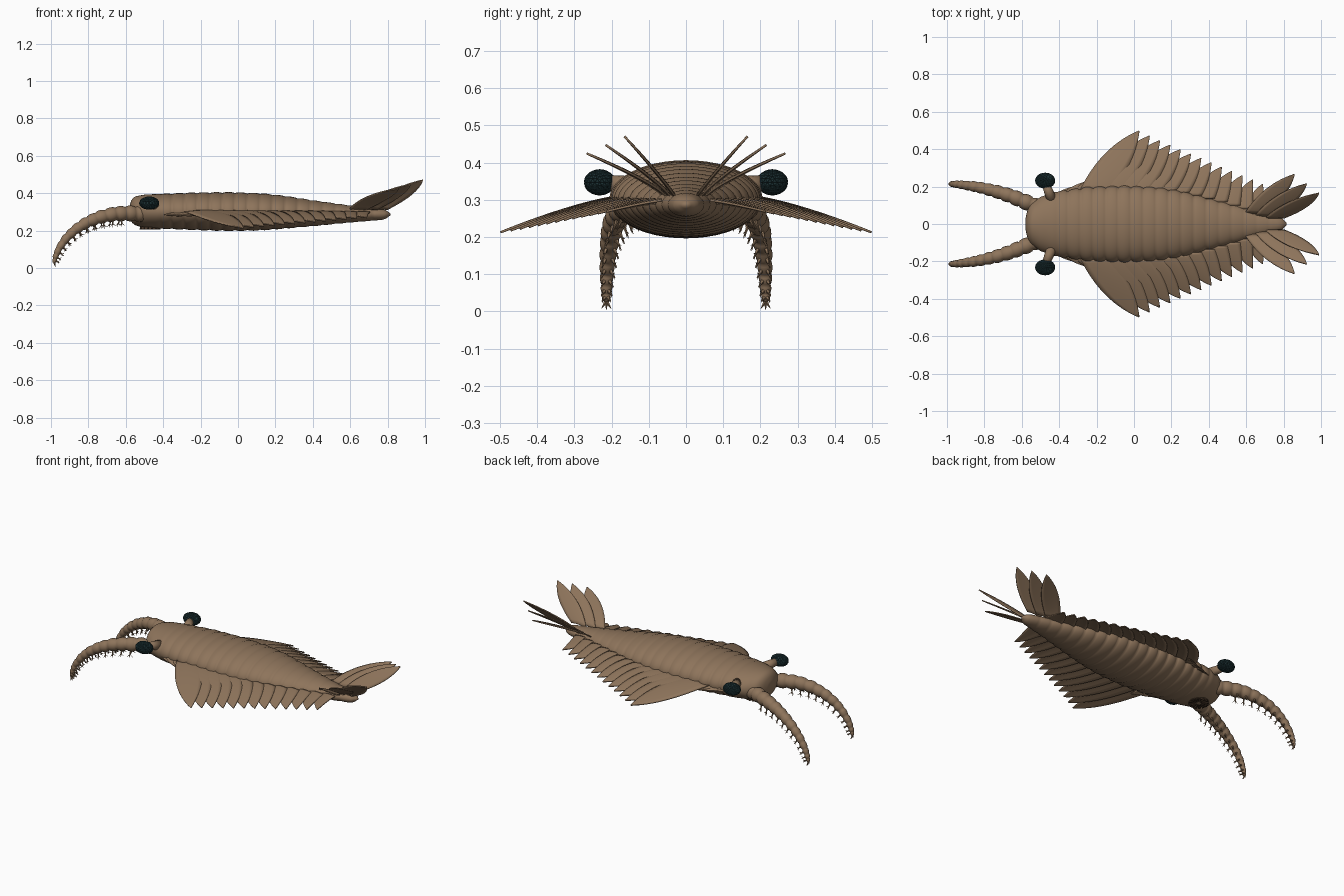
import bpy, bmesh, math
from mathutils import Vector, Matrix

cube = bpy.data.objects.get("Cube")
if cube:
    bpy.data.objects.remove(cube)


def material(name, r, g, b):
    m = bpy.data.materials.new(name)
    m.use_nodes = True
    m.diffuse_color = (r, g, b, 1)
    m.node_tree.nodes["Principled BSDF"].inputs["Base Color"].default_value = (r, g, b, 1)
    return m


SHELL = material("brown shell", 0.27, 0.175, 0.105)
EYE = material("dark teal eye", 0.015, 0.04, 0.045)
MOUTH = material("dark brown mouth", 0.06, 0.035, 0.02)
SIDES = ((1, "right"), (-1, "left"))


def finish(bm, name, mat, smooth=True):
    bmesh.ops.recalc_face_normals(bm, faces=bm.faces)
    me = bpy.data.meshes.new(name)
    bm.to_mesh(me)
    bm.free()
    ob = bpy.data.objects.new(name, me)
    bpy.context.collection.objects.link(ob)
    me.materials.append(mat)
    for p in me.polygons:
        p.use_smooth = smooth
    return ob


def lerp_table(table, x):
    """Interpolate rows (x, values...) at x."""
    for a, b in zip(table, table[1:]):
        if x <= b[0]:
            t = max(0, (x - a[0]) / (b[0] - a[0]))
            return [p + (q - p) * t for p, q in zip(a[1:], b[1:])]
    return table[-1][1:]


def skin(bm, rings):
    """Join rings of points into a capped tube."""
    loops = [[bm.verts.new(p) for p in r] for r in rings]
    n = len(loops[0])
    for a, b in zip(loops, loops[1:]):
        for i in range(n):
            j = (i + 1) % n
            bm.faces.new((a[i], a[j], b[j], b[i]))
    bm.faces.new(loops[0])
    bm.faces.new(loops[-1])


def cone(bm, a, b, r, sides=5, taper=0.1):
    """Tapered rod from a to b."""
    d = b - a
    rot = d.to_track_quat('Z', 'Y').to_matrix().to_4x4()
    bmesh.ops.create_cone(bm, cap_ends=True, segments=sides, radius1=r, radius2=r * taper,
                          depth=d.length, matrix=Matrix.Translation((a + b) / 2) @ rot)


# Body: x, half width, top, bottom
BODY = [(-0.58, 0.03, 0.33, 0.27), (-0.57, 0.075, 0.365, 0.245), (-0.55, 0.11, 0.383, 0.228),
        (-0.5, 0.145, 0.392, 0.215), (-0.42, 0.172, 0.396, 0.21), (-0.25, 0.198, 0.403, 0.203),
        (-0.05, 0.205, 0.406, 0.197), (0.12, 0.197, 0.4, 0.2), (0.25, 0.177, 0.386, 0.21),
        (0.4, 0.138, 0.362, 0.223), (0.6, 0.083, 0.334, 0.243), (0.77, 0.04, 0.315, 0.257),
        (0.79, 0.034, 0.31, 0.262), (0.815, 0.006, 0.291, 0.282)]
HEAD_END, TAIL_END = -0.42, 0.79
SEG = (TAIL_END - HEAD_END) / 18


def body_ring(x, bulge, n=48):
    w, top, bot = lerp_table(BODY, x)
    c, h = (top + bot) / 2, (top - bot) / 2
    return [(x, w * bulge * math.cos(k * math.tau / n), c + h * bulge * math.sin(k * math.tau / n))
            for k in range(n)]


def bump(t, power):
    """Rounded swell across one segment, zero at both ends."""
    return max(0.0, math.sin(math.pi * t)) ** power


bm = bmesh.new()
rings = [body_ring(-0.58 + 0.16 * (i / 12) ** 1.7, 1) for i in range(13)]
for s in range(18):
    for k in range(1, 9):
        t = k / 8
        rings.append(body_ring(HEAD_END + SEG * (s + t), 0.95 + 0.055 * bump(t, 0.6)))
rings += [body_ring(x, 1) for x in (0.8, 0.808, 0.815)]
skin(bm, rings)
finish(bm, "segmented_body", SHELL)

# Mouth ring with radial plates under the head
bm = bmesh.new()
for k in range(16):
    a = k * math.tau / 16
    d = Vector((math.cos(a), math.sin(a), 0))
    c = Vector((-0.47, 0, 0.214))
    cone(bm, c + d * 0.055, c + d * 0.015 - Vector((0, 0, 0.006)), 0.011)
finish(bm, "mouth_plates", MOUTH, False)


def quad_bezier(a, b, c, t):
    return a * (1 - t) ** 2 + b * 2 * t * (1 - t) + c * t * t


def blade(name, lead, trail, y0, z0, tip, side, curve):
    """Swept leaf shape between a leading and a trailing curve."""
    tx, ty, tz = tip
    span = ty - y0
    l = [Vector((lead, y0)), Vector((lead + 0.36 * (tx - lead), y0 + 0.74 * span)), Vector((tx, ty))]
    r = [Vector((trail, y0)), Vector((trail + 0.85 * (tx - trail), y0 + 0.45 * span)), Vector((tx, ty))]
    bm = bmesh.new()
    rows, nu, nv = [], 14, 6
    for i in range(nu + 1):
        t = i / nu * 0.99
        p, q = quad_bezier(*l, t), quad_bezier(*r, t)
        row = []
        for j in range(nv + 1):
            v = j / nv
            m = p.lerp(q, v)
            u = max(0.0, (m.y - y0) / span)
            z = z0 + (tz - z0) * u ** curve + 0.006 * (math.sin(math.pi * v) + v) * (1 - t)
            row.append(bm.verts.new((m.x, side * m.y, z)))
        rows.append(row)
    for a, b in zip(rows, rows[1:]):
        for j in range(nv):
            bm.faces.new((a[j], a[j + 1], b[j + 1], b[j]))
    mod = finish(bm, name, SHELL).modifiers.new("thickness", 'SOLIDIFY')
    mod.thickness, mod.offset = 0.006, 0


def root_y(x):
    return lerp_table(BODY, x)[0] * 0.9


# Jointed grasping arm: x, y, z, radius
ARM = [(-0.5, 0.085, 0.288, 0.043), (-0.58, 0.118, 0.292, 0.042), (-0.66, 0.15, 0.289, 0.039),
       (-0.74, 0.175, 0.272, 0.035), (-0.81, 0.192, 0.243, 0.031), (-0.87, 0.203, 0.205, 0.027),
       (-0.92, 0.209, 0.158, 0.023), (-0.957, 0.213, 0.105, 0.019), (-0.976, 0.214, 0.06, 0.015),
       (-0.983, 0.214, 0.028, 0.009)]
ARM_TABLE = [(i / (len(ARM) - 1),) + row for i, row in enumerate(ARM)]
JOINTS = 14


def arm_frame(t, side):
    """Centre, radius, direction, sideways and inward axes along the arm."""
    x, y, z, r = lerp_table(ARM_TABLE, t)
    p0, p1 = lerp_table(ARM_TABLE, max(0, t - 0.06)), lerp_table(ARM_TABLE, min(1, t + 0.06))
    d = Vector((p1[0] - p0[0], side * (p1[1] - p0[1]), p1[2] - p0[2])).normalized()
    across = d.cross(Vector((0, 0, 1))).normalized()
    return Vector((x, side * y, z)), r, d, across, d.cross(across)


for side, label in SIDES:
    # Small flaps behind the head
    for i in range(3):
        x = -0.45 + 0.055 * i
        blade(f"neck_flap_{label}_{i + 1}", x, x + 0.1, root_y(x) - 0.01, 0.295,
              (x + 0.15, 0.205 + 0.024 * i, 0.277), side, 1.2)
    # Large overlapping swimming flaps
    for i in range(13):
        f = i / 12
        x = -0.29 + 0.073 * i
        tip = (0.03 + 0.055 * i, 0.5 - 0.285 * f ** 0.95, 0.212 + 0.056 * f)
        blade(f"side_flap_{label}_{i + 1}", x, x + 0.17 - 0.05 * f, root_y(x + 0.06), 0.3 - 0.008 * f,
              tip, side, 1.35)
    # Raised tail fan
    for i in range(3):
        x = 0.59 + 0.055 * i
        blade(f"tail_blade_{label}_{i + 1}", x, x + 0.1, 0.055 - 0.012 * i, 0.305,
              (0.86 + 0.065 * i, 0.268 - 0.051 * i, 0.425 + 0.023 * i), side, 0.8 + 0.06 * i)

    # Eye stalk
    bm = bmesh.new()
    cone(bm, Vector((-0.44, side * 0.13, 0.335)), Vector((-0.472, side * 0.215, 0.346)), 0.028, 16, 0.75)
    finish(bm, f"eye_stalk_{label}", SHELL)

    # Faceted compound eye
    bm = bmesh.new()
    bmesh.ops.create_icosphere(bm, subdivisions=3, radius=1)
    bmesh.ops.inset_individual(bm, faces=bm.faces[:], thickness=0.035, depth=0.04)
    bmesh.ops.transform(bm, verts=bm.verts, matrix=Matrix.Translation((-0.475, side * 0.232, 0.347))
                        @ Matrix.Diagonal((0.052, 0.041, 0.034, 1)))
    finish(bm, f"eye_{label}", EYE, False)

    # Arm tube
    bm = bmesh.new()
    rings = []
    for k in range(JOINTS * 6 + 1):
        c, r, d, across, inner = arm_frame(k / (JOINTS * 6), side)
        r *= 0.84 + 0.18 * bump(k % 6 / 6, 0.7)
        rings.append([c + r * (across * math.cos(a * math.tau / 16) + inner * math.sin(a * math.tau / 16))
                      for a in range(16)])
    skin(bm, rings)
    finish(bm, f"grasping_arm_{label}", SHELL)

    # Paired barbed spines along the inside of the arm
    bm = bmesh.new()
    for k in range(2, JOINTS):
        c, r, d, across, inner = arm_frame((k + 0.5) / JOINTS, side)
        size = 0.014 + r * 0.8
        for s in (-1, 1):
            base = c + inner * r * 0.75 + across * s * r * 0.4
            tip = base + (inner + across * s * 0.4 + d * 0.25).normalized() * size
            cone(bm, base, tip, 0.006)
            mid = base.lerp(tip, 0.5)
            for e in (-1, 1):
                cone(bm, mid, mid + (inner * 0.7 + d * e * 0.8 + across * s * 0.3) * size * 0.45, 0.003, 4)
    c, r, d, across, inner = arm_frame(1, side)
    for s in (-1, 0, 1):
        cone(bm, c, c + (d + across * s * 0.7 + inner * 0.5).normalized() * 0.024, 0.006)
    finish(bm, f"arm_spines_{label}", SHELL, False)
